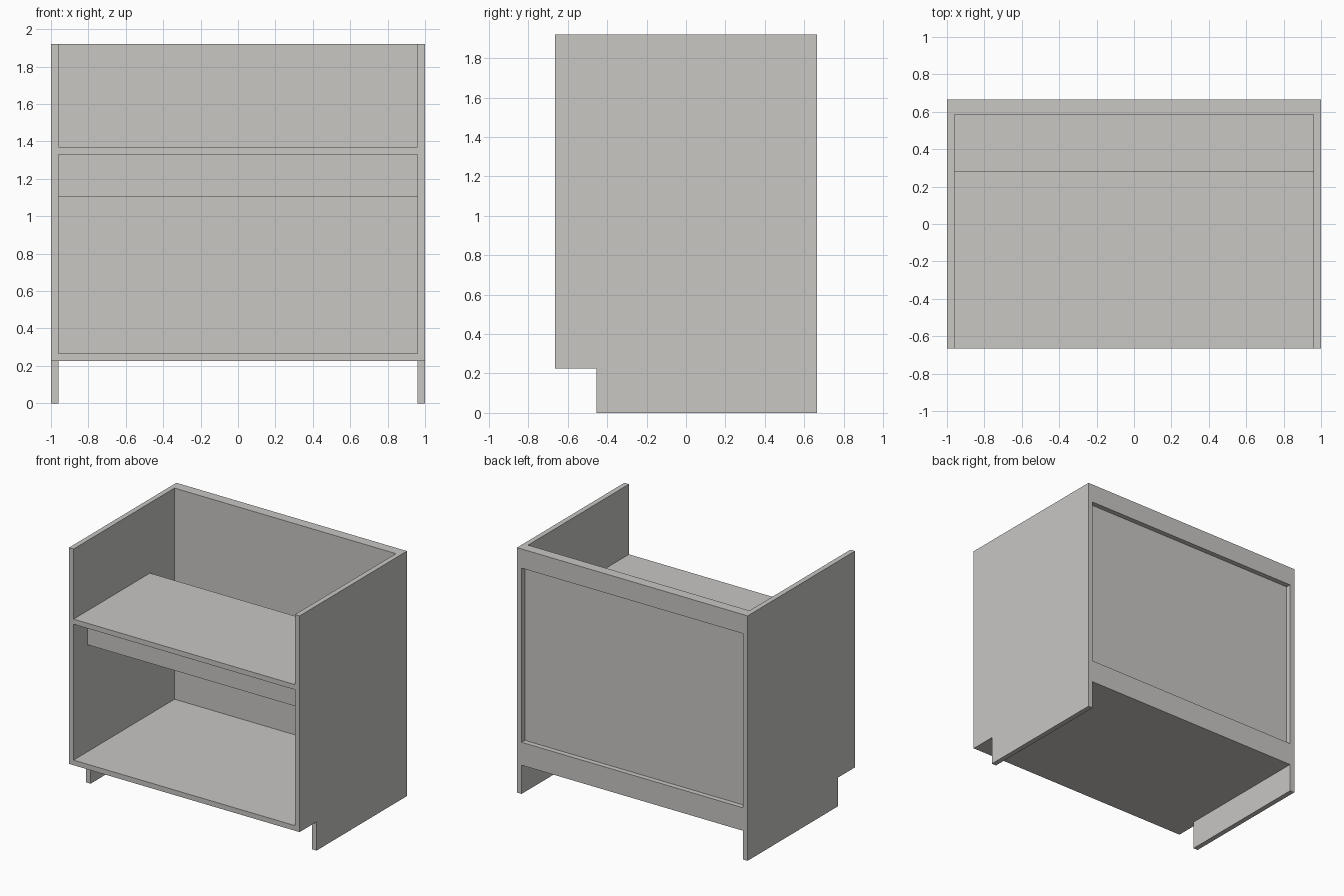
import bpy
import bmesh

if "Cube" in bpy.data.objects:
    bpy.data.objects.remove(bpy.data.objects["Cube"])

# Single light grey board finish
grey = bpy.data.materials.new("light_grey_board")
grey.diffuse_color = (0.58, 0.57, 0.55, 1.0)
grey.use_nodes = True
grey.node_tree.nodes["Principled BSDF"].inputs["Base Color"].default_value = grey.diffuse_color

T = 0.04                    # board thickness
W = 1.0                     # half width
FRONT, BACK = -0.665, 0.665
TOP = 1.92
KICK_Y, KICK_Z = -0.455, 0.225
INNER = W - T


def prism(name, outline, x0, x1):
    """Extrude a (y, z) outline from x0 to x1."""
    bm = bmesh.new()
    face = bm.faces.new([bm.verts.new((x0, y, z)) for y, z in outline])
    ext = bmesh.ops.extrude_face_region(bm, geom=[face])
    new = [g for g in ext["geom"] if isinstance(g, bmesh.types.BMVert)]
    bmesh.ops.translate(bm, verts=new, vec=(x1 - x0, 0, 0))
    bmesh.ops.recalc_face_normals(bm, faces=bm.faces[:])
    mesh = bpy.data.meshes.new(name)
    bm.to_mesh(mesh)
    bm.free()
    mesh.materials.append(grey)
    obj = bpy.data.objects.new(name, mesh)
    bpy.context.collection.objects.link(obj)
    return obj


def board(name, y0, y1, z0, z1):
    """Board spanning the gap between the two sides."""
    return prism(name, [(y0, z0), (y1, z0), (y1, z1), (y0, z1)], -INNER, INNER)


# Side panels with toe-kick notch
side = [(KICK_Y, 0), (BACK, 0), (BACK, TOP), (FRONT, TOP),
        (FRONT, KICK_Z), (KICK_Y, KICK_Z)]
prism("left_side", side, -W, -INNER)
prism("right_side", side, INNER, W)

# Horizontal boards
floor_top = KICK_Z + T
board("bottom_panel", FRONT, BACK, KICK_Z, floor_top)
board("shelf", FRONT, 0.28, 1.33, 1.37)

# Rail hanging under the shelf
board("shelf_rail", -0.495, -0.455, 1.105, 1.33)

# Recessed back panel with rails behind it
board("back_panel", 0.585, 0.625, floor_top, TOP)
board("back_top_rail", 0.625, BACK, TOP - 0.15, TOP)
board("back_bottom_rail", 0.625, BACK, floor_top, 0.405)
